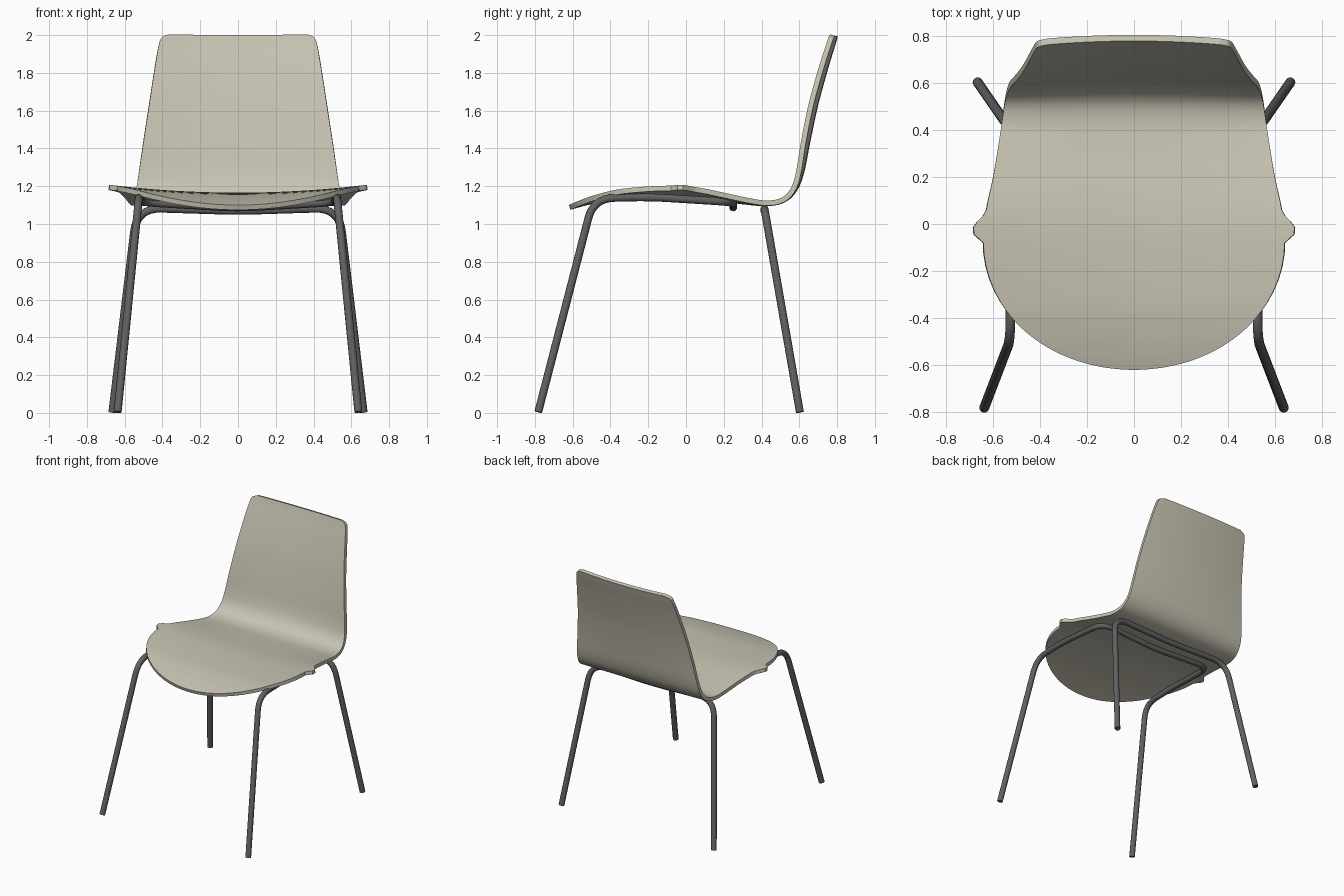
import bpy, math
from mathutils import Vector

cube = bpy.data.objects.get("Cube")
if cube:
    bpy.data.objects.remove(cube, do_unlink=True)


def material(name, rgb, rough):
    m = bpy.data.materials.new(name)
    m.use_nodes = True
    m.diffuse_color = (*rgb, 1)
    bsdf = m.node_tree.nodes["Principled BSDF"]
    bsdf.inputs["Base Color"].default_value = (*rgb, 1)
    bsdf.inputs["Roughness"].default_value = rough
    return m


def activate(obj):
    bpy.ops.object.select_all(action='DESELECT')
    obj.select_set(True)
    bpy.context.view_layer.objects.active = obj


shell_mat = material("warm beige", (0.58, 0.55, 0.45), 0.6)
frame_mat = material("dark grey metal", (0.12, 0.12, 0.125), 0.5)

# Shell stations: y, z on the centre line, half width, cross curvature
MID, DEPTH, HALF = -0.08, 0.54, 0.64
front_z = [(90, 1.10), (75, 1.106), (60, 1.121), (45, 1.14), (28, 1.158)]
stations = [(MID - DEPTH * math.sin(math.radians(a)), z, 0, 0.09) for a, z in front_z]
stations += [
    (-0.08, 1.166, 0.64, 0.09), (0.06, 1.16, 0.627, 0.085), (0.2, 1.144, 0.598, 0.06),
    (0.33, 1.128, 0.577, 0.03), (0.43, 1.121, 0.562, 0.01), (0.51, 1.138, 0.55, 0.01),
    (0.565, 1.19, 0.537, 0.03), (0.6, 1.28, 0.523, 0.06), (0.632, 1.44, 0.499, 0.09),
    (0.675, 1.64, 0.468, 0.11), (0.73, 1.84, 0.437, 0.12), (0.762, 1.945, 0.418, 0.12),
    (0.773, 1.983, 0.403, 0.12), (0.778, 2.0, 0.365, 0.12)]


def catmull(points, steps):
    pts = [Vector(p) for p in points]
    pts = [pts[1]] + pts + [2 * pts[-1] - pts[-2]]
    out = []
    for a, b, c, d in zip(pts, pts[1:], pts[2:], pts[3:]):
        for k in range(steps):
            t = k / steps
            out.append(0.5 * (2 * b + (c - a) * t + (2 * a - 5 * b + 4 * c - d) * t * t
                              + (3 * b - a - 3 * c + d) * t ** 3))
    return out + [pts[-2]]


# Moulded seat and back as one curved sheet
rows = catmull(stations, 5)
COLS = 32
verts, faces = [], []
for j, (y, z, w, curve) in enumerate(rows):
    if y < MID:
        w = max(0.012, HALF * math.sqrt(max(0, 1 - ((y - MID) / DEPTH) ** 2)))
    before, after = rows[max(j - 1, 0)], rows[min(j + 1, len(rows) - 1)]
    tangent = Vector((after[0] - before[0], after[1] - before[1])).normalized()
    for i in range(COLS + 1):
        x = w * (2 * i / COLS - 1)
        lift = curve * x * x
        verts.append((x, y - tangent.y * lift, z + tangent.x * lift))
for j in range(len(rows) - 1):
    for i in range(COLS):
        a = j * (COLS + 1) + i
        faces.append((a, a + 1, a + COLS + 2, a + COLS + 1))
mesh = bpy.data.meshes.new("seat_shell")
mesh.from_pydata(verts, [], faces)
shell = bpy.data.objects.new("seat_shell", mesh)
bpy.context.collection.objects.link(shell)
mesh.materials.append(shell_mat)
activate(shell)
solid = shell.modifiers.new("thickness", 'SOLIDIFY')
solid.thickness = 0.027
solid.offset = -1
bpy.ops.object.modifier_apply(modifier=solid.name)
bpy.ops.object.shade_smooth_by_angle(angle=math.radians(40))


def rounded(points, radius, steps=8):
    """Replace each inner corner of a path with a smooth bend."""
    pts = [Vector(p) for p in points]
    out = [pts[0]]
    for a, b, c in zip(pts, pts[1:], pts[2:]):
        p = b + (a - b).normalized() * min(radius, (a - b).length * 0.5)
        q = b + (c - b).normalized() * min(radius, (c - b).length * 0.5)
        for k in range(steps + 1):
            t = k / steps
            out.append(p * (1 - t) ** 2 + b * 2 * t * (1 - t) + q * t * t)
    return out + [pts[-1]]


def tube(name, half, radius):
    """Bent steel tube, mirrored from its left half."""
    path = half + [(-x, y, z) for x, y, z in reversed(half) if x > 0]
    points = rounded(path, radius)
    data = bpy.data.curves.new(name, 'CURVE')
    data.dimensions = '3D'
    data.bevel_depth = 0.021
    data.bevel_resolution = 4
    data.use_fill_caps = True
    spline = data.splines.new('POLY')
    spline.points.add(len(points) - 1)
    for sp, p in zip(spline.points, points):
        sp.co = (*p, 1)
    data.materials.append(frame_mat)
    obj = bpy.data.objects.new(name, data)
    bpy.context.collection.objects.link(obj)
    activate(obj)
    bpy.ops.object.convert(target='MESH')
    bpy.ops.object.shade_smooth_by_angle(angle=math.radians(40))


# Front legs run back under the seat and join; rear legs share a crossbar
tube("front_leg_frame", [(0.637, -0.782, 0.005), (0.525, -0.49, 1.135), (0.525, -0.2, 1.143),
                         (0.51, 0.25, 1.115), (0, 0.25, 1.085)], 0.11)
tube("rear_leg_frame", [(0.665, 0.603, 0.004), (0.535, 0.415, 1.085), (0, 0.415, 1.068)], 0.13)
